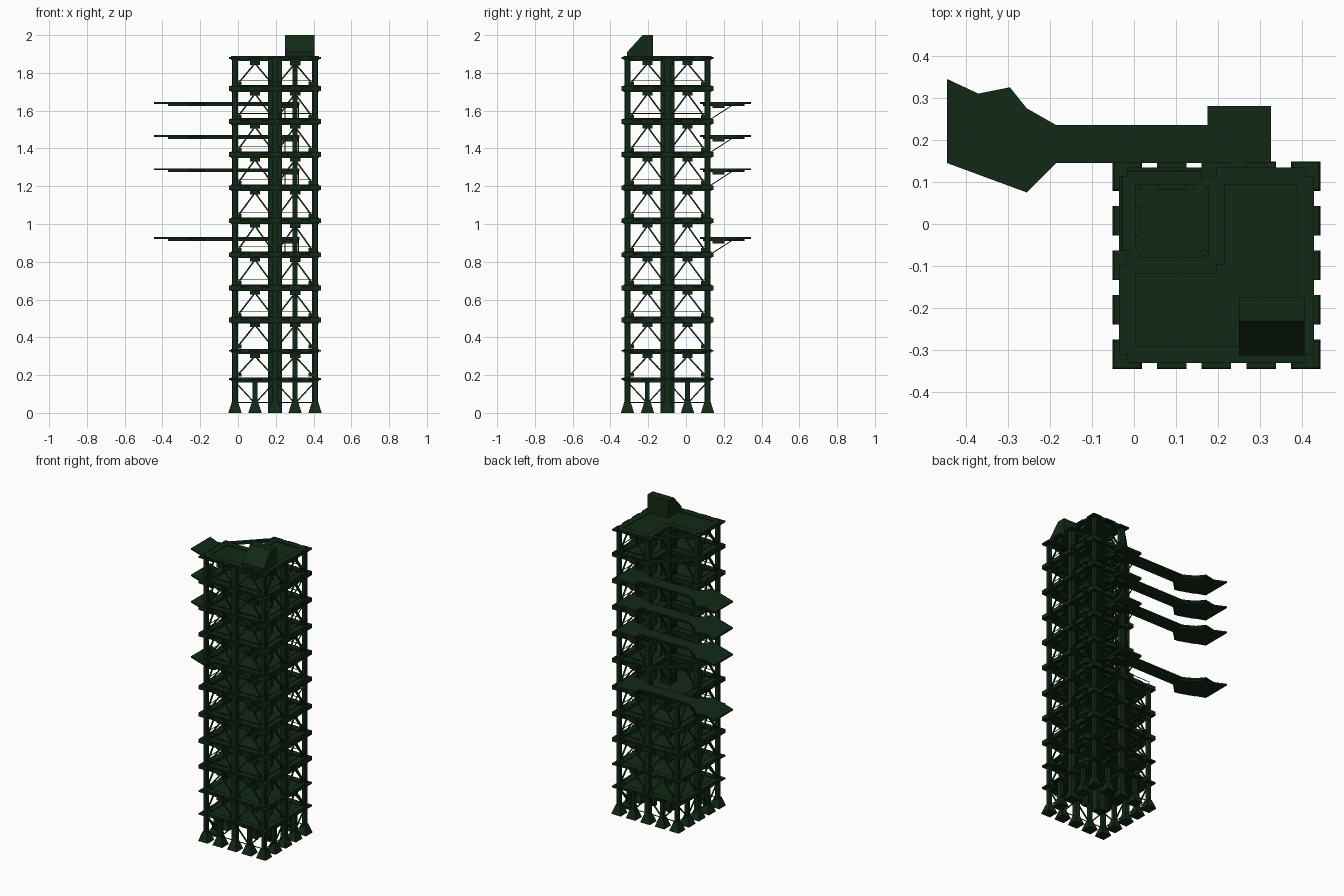
import bpy, bmesh, math
from mathutils import Vector, Matrix

if "Cube" in bpy.data.objects:
    bpy.data.objects.remove(bpy.data.objects["Cube"])

CX, CY, R, H = 0.196, -0.098, 0.212, 0.106      # tower centre, column half-span, half bay
LEVELS = [0.18, 0.33, 0.495, 0.665, 0.84, 1.02, 1.195, 1.37, 1.545, 1.72, 1.88]
NOTCH_Z = 0.85                                   # the back left quadrant is open above this
ARM_Z = [0.92, 1.285, 1.46, 1.635]

mat = bpy.data.materials.new("dark_green_steel")
mat.diffuse_color = (0.006, 0.022, 0.008, 1)
mat.use_nodes = True
mat.node_tree.nodes["Principled BSDF"].inputs["Base Color"].default_value = mat.diffuse_color


def finish(bm, name):
    bmesh.ops.recalc_face_normals(bm, faces=bm.faces)
    me = bpy.data.meshes.new(name)
    bm.to_mesh(me)
    bm.free()
    me.materials.append(mat)
    ob = bpy.data.objects.new(name, me)
    bpy.context.collection.objects.link(ob)
    return ob


def box(bm, x0, x1, y0, y1, z0, z1):
    m = Matrix.Translation(((x0 + x1) / 2, (y0 + y1) / 2, (z0 + z1) / 2))
    bmesh.ops.create_cube(bm, size=1, matrix=m @ Matrix.Diagonal((x1 - x0, y1 - y0, z1 - z0, 1)))


def bar(bm, a, b, w, h):
    """Square-section bar from a to b; w is horizontal, h the other way."""
    a, b = Vector(a), Vector(b)
    d = (b - a).normalized()
    side = d.cross(Vector((0, 0, 1)))
    side = side.normalized() if side.length > 1e-4 else Vector((1, 0, 0))
    up = side.cross(d)
    rot = Matrix((d, side, up)).transposed().to_4x4()
    m = Matrix.Translation((a + b) / 2) @ rot @ Matrix.Diagonal(((b - a).length, w, h, 1))
    bmesh.ops.create_cube(bm, size=1, matrix=m)


def prism(bm, pts, offset):
    """Extrude a closed outline by the offset vector."""
    f = bm.faces.new([bm.verts.new(p) for p in pts])
    ext = bmesh.ops.extrude_face_region(bm, geom=[f])
    bmesh.ops.translate(bm, vec=offset, verts=[v for v in ext["geom"] if isinstance(v, bmesh.types.BMVert)])


def outline(z):
    """Corner points of the frame at a height, in tower coordinates."""
    if z < NOTCH_Z:
        return [(-R, -R), (R, -R), (R, R), (-R, R)]
    return [(-R, -R), (R, -R), (R, R), (0, R), (0, 0), (-R, 0)]


def half_bays(z):
    """Column-to-column segments round the frame."""
    pts, out = outline(z), []
    for a, b in zip(pts, pts[1:] + pts[:1]):
        a, b = Vector((*a, 0)), Vector((*b, 0))
        n = max(1, round((b - a).length / R))
        out += [(a.lerp(b, i / n), a.lerp(b, (i + 1) / n)) for i in range(n)]
    return out


def at(p, z):
    return Vector((CX + p[0], CY + p[1], z))


# Main columns, full height except the cut-away corner
bm = bmesh.new()
for i in (-1, 0, 1):
    for j in (-1, 0, 1):
        if (i, j) == (0, 0):
            continue
        top = 0.85 if (i, j) == (-1, 1) else 1.88
        x, y = CX + i * R, CY + j * R
        w = 0.012 if i and j else 0.016
        box(bm, x - w, x + w, y - w, y + w, 0.04, top)
finish(bm, "main_columns")

# Ground posts and tapered feet
posts, feet = bmesh.new(), bmesh.new()
for i in range(-2, 3):
    for j in range(-2, 3):
        if max(abs(i), abs(j)) < 2:
            continue
        x, y = CX + i * H, CY + j * H
        bmesh.ops.create_cone(feet, cap_ends=True, segments=4, radius1=0.035 * math.sqrt(2),
                              radius2=0.016 * math.sqrt(2), depth=0.06,
                              matrix=Matrix.Translation((x, y, 0.03)) @ Matrix.Rotation(math.pi / 4, 4, 'Z'))
        if i % 2 or j % 2:
            box(posts, x - 0.012, x + 0.012, y - 0.012, y + 0.012, 0.05, 0.18)
finish(posts, "ground_posts")
finish(feet, "column_feet")

# Central lift shaft with guide strips, and the service riser beside it
bm = bmesh.new()
box(bm, CX - 0.03, CX + 0.03, CY - 0.03, CY + 0.03, 0, 1.88)
for sx in (-1, 1):
    for sy in (-1, 1):
        x, y = CX + sx * 0.03, CY + sy * 0.03
        box(bm, x - 0.007, x + 0.007, y - 0.007, y + 0.007, 0, 1.88)
finish(bm, "lift_shaft")
bm = bmesh.new()
box(bm, CX + H - 0.013, CX + H + 0.013, CY - 0.013, CY + 0.013, 0, 1.88)
for z in LEVELS[1:]:
    box(bm, CX + H - 0.028, CX + H + 0.028, CY - 0.028, CY + 0.028, z - 0.04, z)
finish(bm, "service_riser")

# Floors: deck plates, flanged edge beams, gusset plates, handrails
deck, beams, gussets, rails = (bmesh.new() for _ in range(4))
E, N = 0.232, 0.016
for k, z in enumerate(LEVELS):
    thin = k < 2 or k == len(LEVELS) - 1
    lo, hi = (0.01, 0.008) if thin else (0.02, 0.014)
    o = [(-E, -E), (E, -E), (E, E), (-E, E)] if z < NOTCH_Z else \
        [(-E, -E), (E, -E), (E, E), (-N, E), (-N, N), (-E, N)]
    prism(deck, [at(p, z - 0.004) for p in o], (0, 0, 0.008))
    for a, b in half_bays(z):
        bar(beams, at(a, z), at(b, z), 0.016, lo + hi - 0.004)
        bar(beams, at(a, z - lo + 0.003), at(b, z - lo + 0.003), 0.04, 0.007)
        bar(beams, at(a, z + hi - 0.003), at(b, z + hi - 0.003), 0.04, 0.007)
        if not thin:
            out = (b - a).normalized().cross(Vector((0, 0, 1))) * 0.012
            bar(rails, at(a + out, z + 0.04), at(b + out, z + 0.04), 0.003, 0.003)
    # joists along the middle lines
    bar(beams, at((-R, 0), z - 0.008), at((R, 0), z - 0.008), 0.02, 0.02)
    bar(beams, at((0, -R), z - 0.008), at((0, R), z - 0.008), 0.02, 0.02)
    # diagonal tie across the open corner
    if z > NOTCH_Z:
        bar(beams, at((-R, 0.01), z), at((-0.01, R), z), 0.02, 0.018)
    for i in range(-2, 3):
        for j in range(-2, 3):
            if max(abs(i), abs(j)) < 2 or (z > NOTCH_Z and i < 0 and j > 0):
                continue
            x, y = CX + i * H, CY + j * H
            rx = 0.032 if abs(i) == 2 else 0.035
            ry = 0.032 if abs(j) == 2 else 0.035
            box(gussets, x - rx, x + rx, y - ry, y + ry, z - lo + 0.004, z + hi - 0.004)
finish(deck, "floor_decks")
finish(beams, "floor_beams")
finish(gussets, "gusset_plates")
finish(rails, "handrails")

# Chevron braces between floors, inverted at ground level
bm, pl = bmesh.new(), bmesh.new()
for a, b in half_bays(0):
    m = (a + b) / 2
    for p in (a, b):
        bar(bm, at(p, 0.165), at(m, 0.05), 0.007, 0.007)
    bar(bm, at(a, 0.055), at(b, 0.055), 0.004, 0.004)
for z0, z1 in zip(LEVELS, LEVELS[1:]):
    for a, b in half_bays(z1):
        m, d = (a + b) / 2, (b - a).normalized()
        for p, s in ((a, 1), (b, -1)):
            foot = p + d * s * 0.015
            bar(bm, at(foot, z0 + 0.022), at(m, z1 - 0.03), 0.008, 0.008)
            bar(pl, at(p, z0 + 0.022), at(p + d * s * 0.034, z0 + 0.022), 0.012, 0.02)
        bar(pl, at(m - d * 0.026, z1 - 0.028), at(m + d * 0.026, z1 - 0.028), 0.014, 0.022)
finish(bm, "chevron_braces")
finish(pl, "brace_plates")

# Swing arms with flared heads, hinge landing and support struts
ARM = [(-0.445, 0.345), (-0.37, 0.31), (-0.295, 0.325), (-0.255, 0.275), (-0.185, 0.235),
       (0.175, 0.235), (0.175, 0.145), (-0.185, 0.145), (-0.255, 0.075), (-0.445, 0.145)]
KEEL = [(-0.37, 0.30), (-0.29, 0.31), (-0.25, 0.265), (-0.18, 0.225), (0.2, 0.225),
        (0.2, 0.155), (-0.18, 0.155), (-0.26, 0.09), (-0.37, 0.13)]
for n, z in enumerate(ARM_Z):
    bm = bmesh.new()
    prism(bm, [(x, y, z) for x, y in ARM], (0, 0, 0.01))
    prism(bm, [(x, y, z - 0.01) for x, y in KEEL], (0, 0, 0.012))
    finish(bm, f"swing_arm_{n + 1}")
    bm = bmesh.new()
    box(bm, 0.175, 0.325, 0.11, 0.28, z - 0.004, z + 0.01)
    box(bm, 0.23, 0.32, 0.14, 0.205, z - 0.022, z)
    for x in (0.18, 0.25, 0.32):
        bar(bm, (x, 0.25, z - 0.003), (x, 0.115, z - 0.09), 0.005, 0.005)
    finish(bm, f"arm_landing_{n + 1}")

# Rooftop machine house with sloping front
bm = bmesh.new()
prism(bm, [(0.25, y, z) for y, z in
           [(-0.312, 1.884), (-0.312, 1.91), (-0.23, 2.0), (-0.175, 2.0), (-0.175, 1.884)]], (0.155, 0, 0))
finish(bm, "roof_machine_house")
